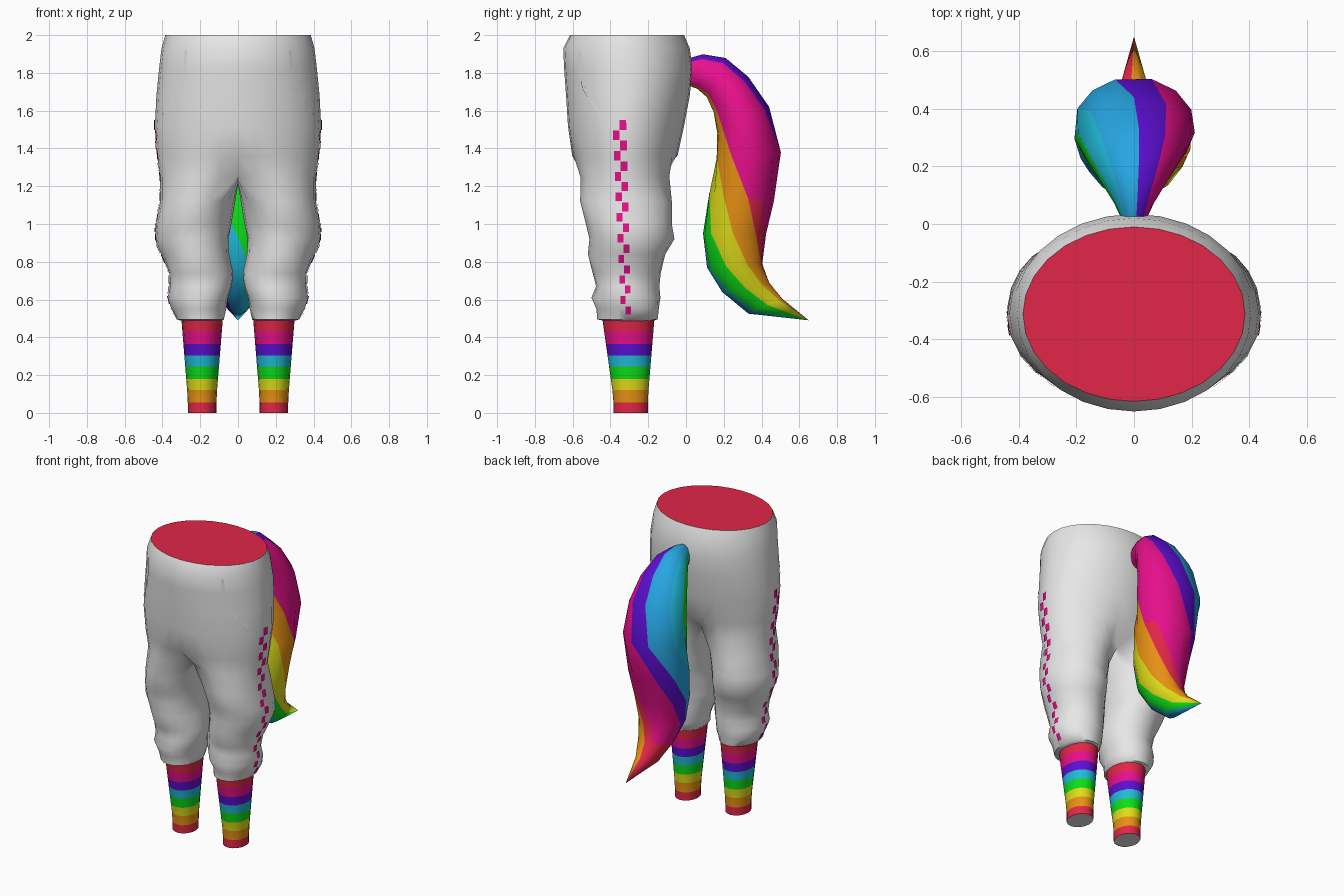
import bpy, bmesh, math
from mathutils import Vector, Matrix
from mathutils.bvhtree import BVHTree

if "Cube" in bpy.data.objects:
    bpy.data.objects.remove(bpy.data.objects["Cube"])

COLOURS = {
    "white": (232, 232, 232), "red": (226, 38, 72), "magenta": (236, 16, 142),
    "purple": (92, 14, 210), "blue": (38, 166, 226), "cyan": (32, 186, 216),
    "green": (12, 222, 24), "yellow": (222, 220, 24), "orange": (234, 146, 20)}
NAMES = list(COLOURS)


def linear(c):
    c /= 255
    return c / 12.92 if c < 0.04045 else ((c + 0.055) / 1.055) ** 2.4


for name, rgb in COLOURS.items():
    mat = bpy.data.materials.new(name)
    mat.diffuse_color = [linear(c) for c in rgb] + [1]
    mat.use_nodes = True
    mat.node_tree.nodes["Principled BSDF"].inputs["Base Color"].default_value = mat.diffuse_color


def finish(bm, name, angle=40, fix=True):
    if fix:
        bmesh.ops.recalc_face_normals(bm, faces=bm.faces)
    mesh = bpy.data.meshes.new(name)
    bm.to_mesh(mesh)
    for n in NAMES:
        mesh.materials.append(bpy.data.materials[n])
    ob = bpy.data.objects.new(name, mesh)
    bpy.context.collection.objects.link(ob)
    bpy.ops.object.select_all(action='DESELECT')
    ob.select_set(True)
    bpy.context.view_layer.objects.active = ob
    bpy.ops.object.shade_smooth_by_angle(angle=math.radians(angle))
    return ob


def face(bm, verts, colour):
    f = bm.faces.new(verts)
    f.material_index = NAMES.index(colour)
    return f


def loft(bm, rings, closed, colour):
    """Bridge rows of vertices; colour(row, column) names the material."""
    for i, (a, b) in enumerate(zip(rings, rings[1:])):
        n = len(a)
        for j in range(n if closed else n - 1):
            k = (j + 1) % n
            face(bm, (a[j], a[k], b[k], b[j]), colour(i, j))


# ---- trousers: half torso and one leg, then mirrored ----
OUTER, TOTAL = 15, 20
# z, half width, front y, back y
TORSO = [(2.0, .385, -.615, -.01), (1.93, .405, -.65, .02), (1.82, .418, -.645, .035),
         (1.68, .432, -.635, .02), (1.52, .440, -.625, -.01), (1.36, .428, -.602, -.045),
         (1.25, .412, -.585, -.062)]
# z, inner x, outer x, front y, back y
LEG = [(1.12, .015, .412, -.56, -.075), (1.0, .035, .434, -.53, -.075),
       (.92, .048, .436, -.515, -.065), (.84, .045, .405, -.515, -.105),
       (.74, .030, .368, -.495, -.135), (.67, .032, .360, -.48, -.145),
       (.61, .050, .368, -.50, -.135), (.55, .062, .352, -.47, -.14),
       (.495, .075, .325, -.47, -.15), (.485, .09, .29, -.42, -.18)]
bm = bmesh.new()
rows = []
for i, (z, w, y0, y1) in enumerate(TORSO):
    row = []
    for j in range(OUTER):
        a = math.radians(-90 + 180 * j / (OUTER - 1))
        x = 0 if j in (0, OUTER - 1) else w * math.cos(a)
        y = (y0 + y1) / 2 + (y1 - y0) / 2 * math.sin(a)
        if i == len(TORSO) - 1:                      # dent above the crotch
            end = min(j, OUTER - 1 - j)
            y += (.10, .04, 0)[min(end, 2)] * (1 if j < 7 else -1)
        row.append(bm.verts.new((x, y, z)))
    rows.append(row)
loft(bm, rows, False, lambda i, j: "white")
face(bm, rows[0], "red")

# crotch seam closes the first leg ring
front, back = rows[-1][0].co, rows[-1][-1].co
seam = []
for j in range(1, TOTAL - OUTER + 1):
    t = j / (TOTAL - OUTER + 1)
    p = back.lerp(front, t)
    seam.append(bm.verts.new((0, p.y, p.z - .04 * math.sin(math.pi * t))))
legs = [rows[-1] + seam]
for z, x0, x1, y0, y1 in LEG:
    ring = []
    for j in range(TOTAL):
        d = -126 + 18 * j
        a = math.radians(d)
        fold = 1 + (.025 * math.sin(3 * a + z * 23) if .5 < z < .95 else 0)
        ring.append(bm.verts.new(((x0 + x1) / 2 + (x1 - x0) / 2 * math.cos(a) * fold,
                                  (y0 + y1) / 2 + (y1 - y0) / 2 * math.sin(a) * fold, z)))
    legs.append(ring)
loft(bm, legs, True, lambda i, j: "white")
face(bm, legs[-1], "white")
bmesh.ops.mirror(bm, geom=bm.verts[:] + bm.edges[:] + bm.faces[:],
                 matrix=Matrix.Identity(4), merge_dist=.0005, axis='X')
bmesh.ops.recalc_face_normals(bm, faces=bm.faces)
surface = BVHTree.FromBMesh(bm)
finish(bm, "trousers", 50)


# ---- thin plates laid on the sides of the trousers ----
def on_side(side, y, z, lift):
    hit, normal, _, _ = surface.ray_cast(Vector((side, y, z)), Vector((-side, 0, 0)))
    return hit + normal * lift


def plate(bm, side, corners, lift, colour):
    verts = [bm.verts.new(on_side(side, y, z, lift)) for y, z in corners]
    face(bm, verts if side > 0 else verts[::-1], colour)


for side, label in ((1, "right"), (-1, "left")):
    # checked side stripe
    bm = bmesh.new()
    for i in range(19):
        z = 1.525 - i * .0545
        t = i / 18
        y = -.352 + .034 * t + (.018 if i % 2 == 0 else -.018) * (1 - .3 * t)
        h, w = .026 - .006 * t, .018 - .004 * t
        plate(bm, side, [(y - w, z - h), (y + w, z - h), (y + w, z + h), (y - w, z + h)],
              .006, "magenta")
    finish(bm, label + "_side_stripe", fix=False)
    # pocket seam
    bm = bmesh.new()
    path = [(-.56, 1.92), (-.555, 1.82), (-.54, 1.72), (-.50, 1.65), (-.45, 1.58)]
    for (ya, za), (yb, zb) in zip(path, path[1:]):
        plate(bm, side, [(ya - .006, za), (yb - .006, zb), (yb + .006, zb), (ya + .006, za)],
              .005, "white")
    finish(bm, label + "_pocket_seam", fix=False)

# ---- striped socks ----
BANDS = ["red", "magenta", "purple", "cyan", "green", "yellow", "orange", "red"]
EDGES = [.50, .43, .365, .305, .245, .18, .12, .055, 0]
for side, label in ((1, "right"), (-1, "left")):
    bm = bmesh.new()
    rings = []
    for z in EDGES:
        t = max(0, (z - .08) / .42)
        rx, ry = .076 + .034 * t, .091 + .047 * t
        rings.append([bm.verts.new((side * .19 + rx * math.cos(a), -.293 - .012 * t + ry * math.sin(a), z))
                      for a in (math.tau * k / 16 for k in range(16))])
    loft(bm, rings, True, lambda i, j: BANDS[i])
    face(bm, rings[0], "red")
    face(bm, rings[-1], "white")
    finish(bm, label + "_sock")

# ---- tail: twisted loft whose columns follow the colour stripes ----
# outer y, outer z, inner y, inner z, half width, stripe angle
TAIL = [(.02, 1.88, .02, 1.73, .045, 150), (.09, 1.90, .06, 1.715, .07, 150),
        (.21, 1.88, .11, 1.67, .12, 148), (.33, 1.78, .145, 1.59, .165, 146),
        (.44, 1.62, .165, 1.48, .195, 140), (.51, 1.38, .16, 1.35, .212, 122),
        (.465, 1.12, .12, 1.16, .20, 78), (.425, .95, .09, .95, .175, 48),
        (.405, .79, .11, .77, .145, 18), (.44, .69, .19, .64, .11, 2),
        (.51, .605, .33, .525, .06, -8)]
# stripe width in degrees, number of columns
STRIPES = [("orange", 45, 2), ("yellow", 45, 2), ("green", 45, 2), ("cyan", 35, 1),
           ("blue", 50, 2), ("purple", 35, 1), ("magenta", 105, 4)]
offsets, columns, total = [], [], 0
for colour, width, count in STRIPES:
    for k in range(count):
        offsets.append(total + width * k / count)
        columns.append(colour)
    total += width


def tail_colour(i, j):
    red_strip = (i >= 6 and j == len(columns) - 1) or (i >= 9 and columns[j] == "magenta")
    return "red" if red_strip else columns[j]


bm = bmesh.new()
rings = []
for oy, oz, iy, iz, w, start in TAIL:
    centre = Vector((0, (oy + iy) / 2, (oz + iz) / 2))
    out = Vector((0, oy, oz)) - centre
    rings.append([bm.verts.new(centre + out * math.cos(a) + Vector((w * math.sin(a), 0, 0)))
                  for a in (math.radians(start + o) for o in offsets)])
loft(bm, rings, True, tail_colour)
tip = bm.verts.new((0, .65, .49))
for j in range(len(columns)):
    face(bm, (rings[-1][j], rings[-1][(j + 1) % len(columns)], tip), tail_colour(len(TAIL), j))
face(bm, rings[0], "blue")
finish(bm, "tail", 50)
